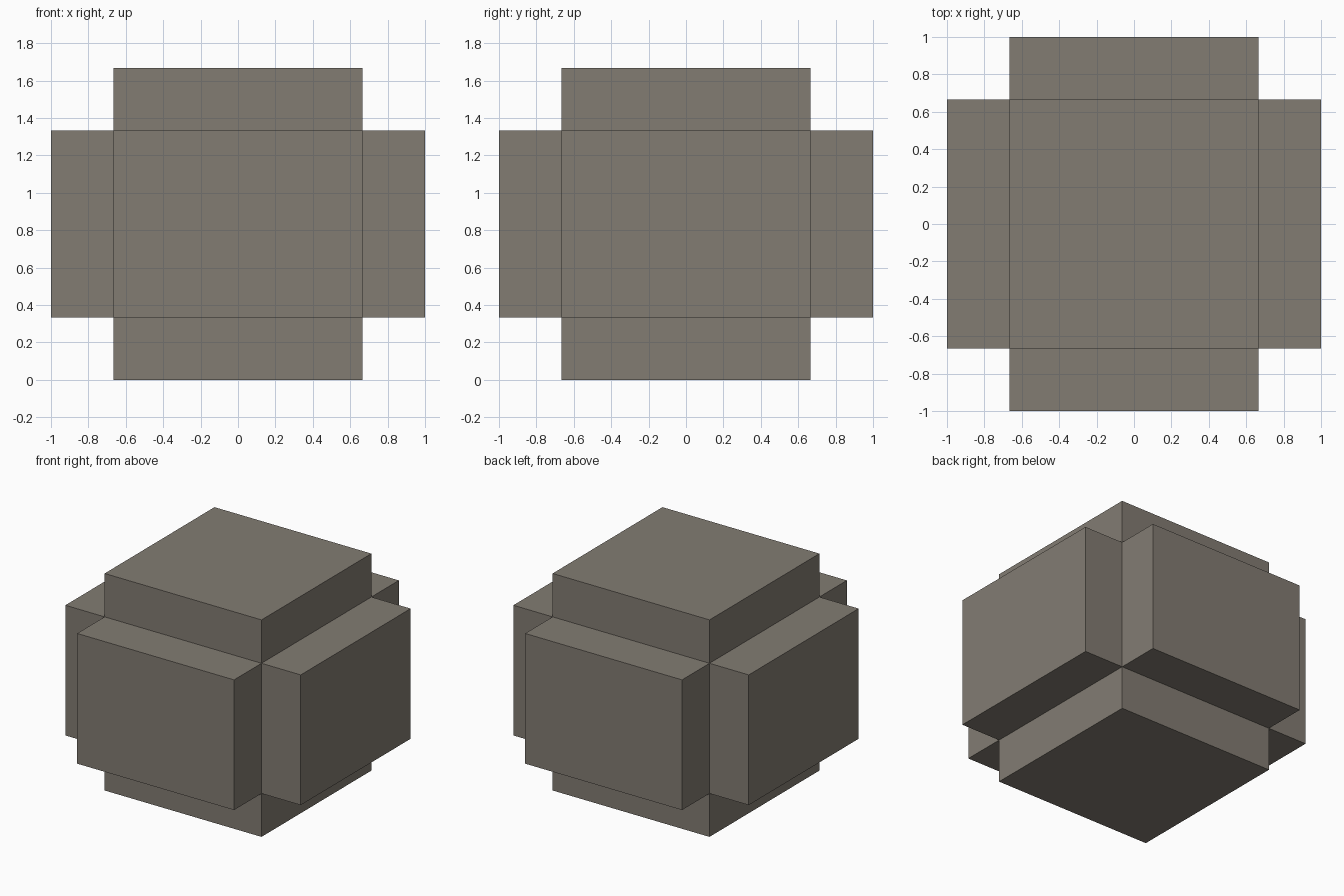
import bpy, bmesh
from mathutils import Matrix, Vector

if "Cube" in bpy.data.objects:
    bpy.data.objects.remove(bpy.data.objects["Cube"])

STEP = 1 / 3          # how far each side block stands out from the core

stone = bpy.data.materials.new("warm grey stone")
stone.diffuse_color = (0.225, 0.202, 0.171, 1)
stone.use_nodes = True
stone.node_tree.nodes["Principled BSDF"].inputs["Base Color"].default_value = stone.diffuse_color

# Core block
bm = bmesh.new()
bmesh.ops.create_cube(bm, size=1, matrix=Matrix.Translation((0, 0, 2.5 * STEP))
                      @ Matrix.Diagonal((4 * STEP, 4 * STEP, 1, 1)))
bm.normal_update()

# Raise all six sides straight outwards
raised = bmesh.ops.extrude_discrete_faces(bm, faces=bm.faces[:])["faces"]
bm.normal_update()
moves = [(f.verts[:], f.normal.copy()) for f in raised]
for verts, normal in moves:
    bmesh.ops.translate(bm, verts=verts, vec=Vector(normal) * STEP)
bmesh.ops.recalc_face_normals(bm, faces=bm.faces[:])

mesh = bpy.data.meshes.new("stepped_block")
bm.to_mesh(mesh)
bm.free()
mesh.materials.append(stone)
bpy.context.collection.objects.link(bpy.data.objects.new("stepped_block", mesh))
